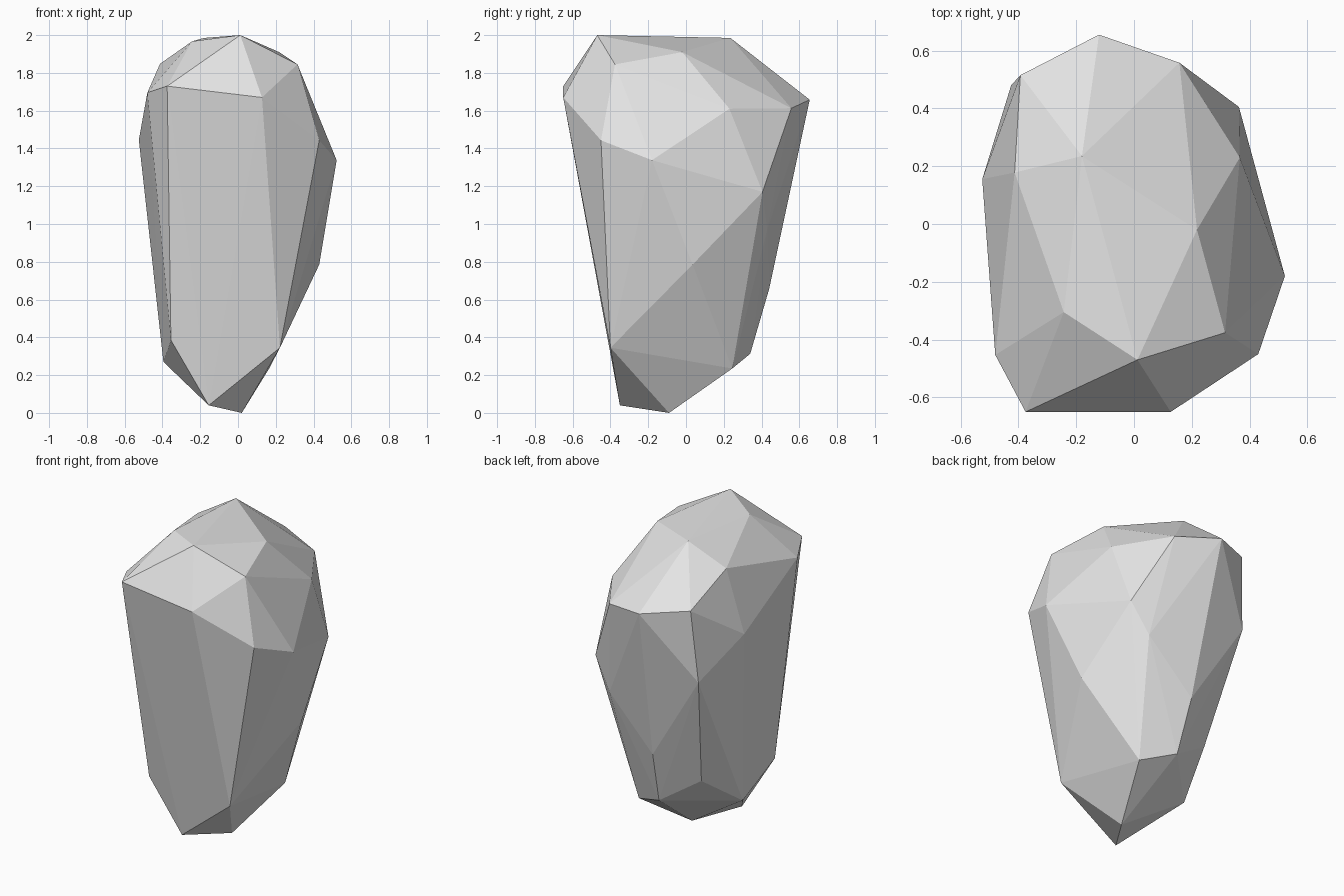
import bpy, bmesh

# Corner points of the faceted boulder, by height band
crown = [(0.012, -0.47, 2.0), (-0.18, 0.235, 1.985), (-0.243, -0.305, 1.967), (0.218, -0.02, 1.91),
         (0.315, -0.376, 1.845), (-0.413, 0.178, 1.848)]
shoulder = [(-0.375, -0.65, 1.73), (0.127, -0.65, 1.67), (-0.48, -0.453, 1.695), (-0.393, 0.515, 1.695),
            (-0.121, 0.655, 1.658), (0.157, 0.558, 1.613), (0.366, 0.23, 1.61)]
waist = [(0.43, -0.45, 1.443), (-0.525, 0.155, 1.445), (0.522, -0.18, 1.338), (-0.425, 0.48, 1.227),
         (0.363, 0.405, 1.17), (0.245, 0.43, 0.97), (0.43, 0.035, 0.785), (-0.07, 0.44, 0.655)]
foot = [(-0.304, 0.277, 0.483), (-0.355, -0.40, 0.385), (0.222, -0.40, 0.345), (-0.045, 0.34, 0.313),
        (-0.395, -0.015, 0.27), (0.165, 0.245, 0.235), (-0.155, -0.35, 0.04), (0.02, -0.09, 0.0)]

# Wrap the points in a convex skin
bm = bmesh.new()
for p in crown + shoulder + waist + foot:
    bm.verts.new(p)
res = bmesh.ops.convex_hull(bm, input=bm.verts[:])
loose = [v for v in bm.verts if not v.link_faces]
bmesh.ops.delete(bm, geom=loose, context='VERTS')
bmesh.ops.recalc_face_normals(bm, faces=bm.faces[:])

mesh = bpy.data.meshes.new("boulder")
bm.to_mesh(mesh)
bm.free()

# Single stone colour, flat shaded
stone = bpy.data.materials.new("light grey stone")
stone.diffuse_color = (0.78, 0.78, 0.78, 1.0)
mesh.materials.append(stone)
boulder = bpy.data.objects.new("boulder", mesh)
bpy.context.collection.objects.link(boulder)
